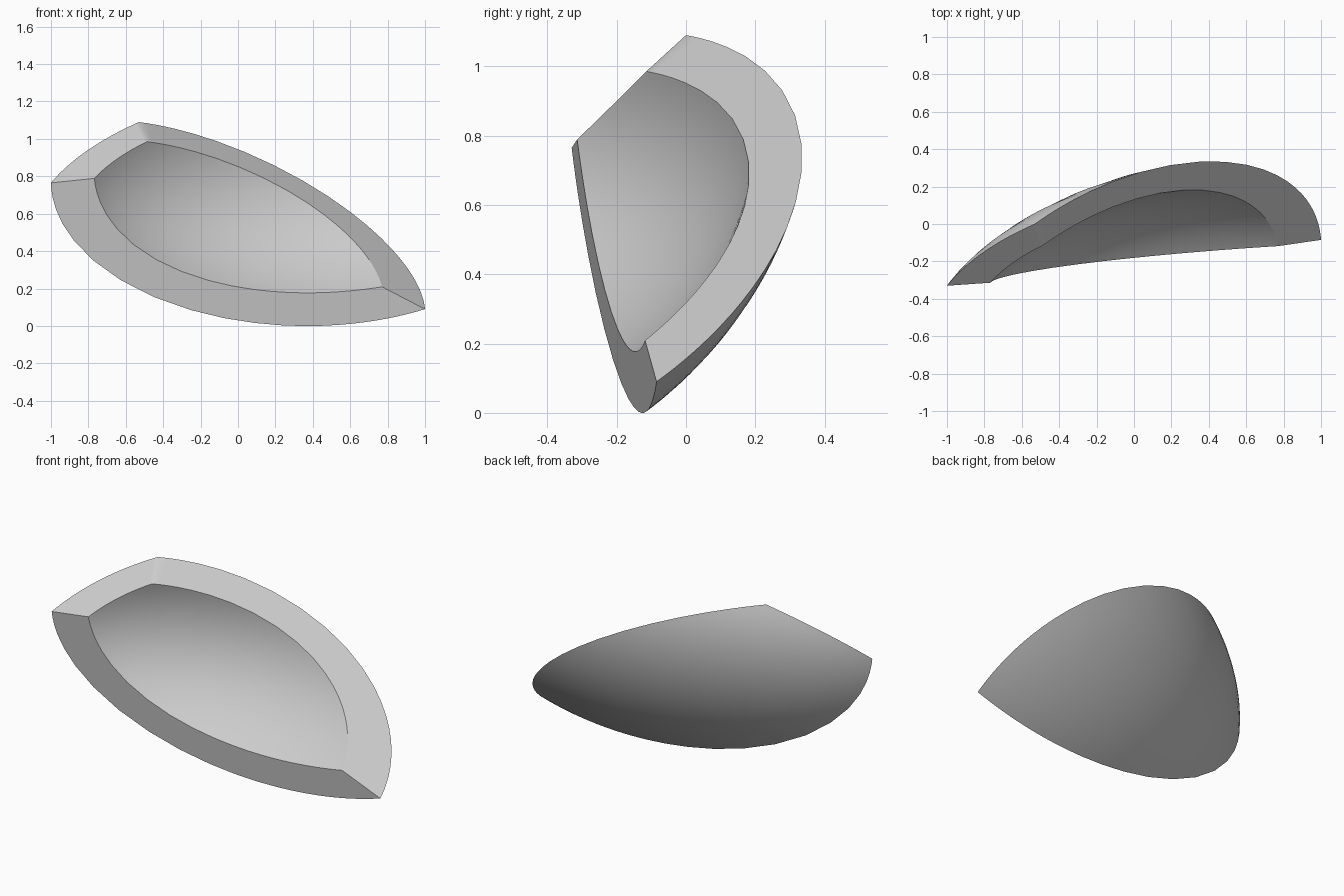
import bpy, bmesh
from math import sqrt
from mathutils import Vector

if "Cube" in bpy.data.objects:
    bpy.data.objects.remove(bpy.data.objects["Cube"])

# A three-sided piece of an ellipsoidal shell: three planes meet at APEX,
# and each wall is a quadric expressed along the three corner directions.
N = 28
APEX = Vector((-0.42, -0.29, 0.825))
CORNERS = [Vector((-0.58, -0.04, -0.06)),
           Vector((-0.11, 0.29, 0.265)),
           Vector((1.42, 0.205, -0.735))]


def wall_point(w, scale, lin, cross):
    """Point where the ray with corner weights w meets the wall quadric."""
    a, b, c = [t / s for t, s in zip(w, scale)]
    w = (a, b, c)
    q = sum((1 - k) * t * t for k, t in zip(lin, w))
    q += cross[0] * a * b + cross[1] * a * c + cross[2] * b * c
    l = sum(k * t for k, t in zip(lin, w))
    r = 2 / (l + sqrt(l * l + 4 * q))
    p = APEX.copy()
    for t, s, d in zip(w, scale, CORNERS):
        p += d * (r * t * s)
    return p


def add_wall(bm, scale, lin, cross):
    """Triangular grid over the wall; returns its vertices by index."""
    v = {}
    for i in range(N + 1):
        for j in range(N + 1 - i):
            w = (i / N, j / N, (N - i - j) / N)
            v[i, j] = bm.verts.new(wall_point(w, scale, lin, cross))
    for i in range(N):
        for j in range(N - i):
            bm.faces.new((v[i, j], v[i + 1, j], v[i, j + 1]))
            if i + j < N - 1:
                bm.faces.new((v[i + 1, j], v[i + 1, j + 1], v[i, j + 1]))
    return v


bm = bmesh.new()
# Outer and inner curved walls
outer = add_wall(bm, (1, 1, 1), (0.71, 0.68, -2.0), (0.12, -1.115, -0.93))
inner = add_wall(bm, (0.6, 0.605, 0.838), (0.86, 0.81, -2.7), (-0.03, -0.975, -0.932))

# Flat rim joining the two walls
loop = ([(i, 0) for i in range(N)] + [(N - j, j) for j in range(N)]
        + [(0, N - j) for j in range(N)])
for p, q in zip(loop, loop[1:] + loop[:1]):
    bm.faces.new((outer[p], outer[q], inner[q], inner[p]))

bmesh.ops.recalc_face_normals(bm, faces=bm.faces)
mesh = bpy.data.meshes.new("shell_fragment")
bm.to_mesh(mesh)
bm.free()
obj = bpy.data.objects.new("shell_fragment", mesh)
bpy.context.collection.objects.link(obj)

# Smooth walls, crisp rim
bpy.context.view_layer.objects.active = obj
obj.select_set(True)
bpy.ops.object.shade_smooth_by_angle()
